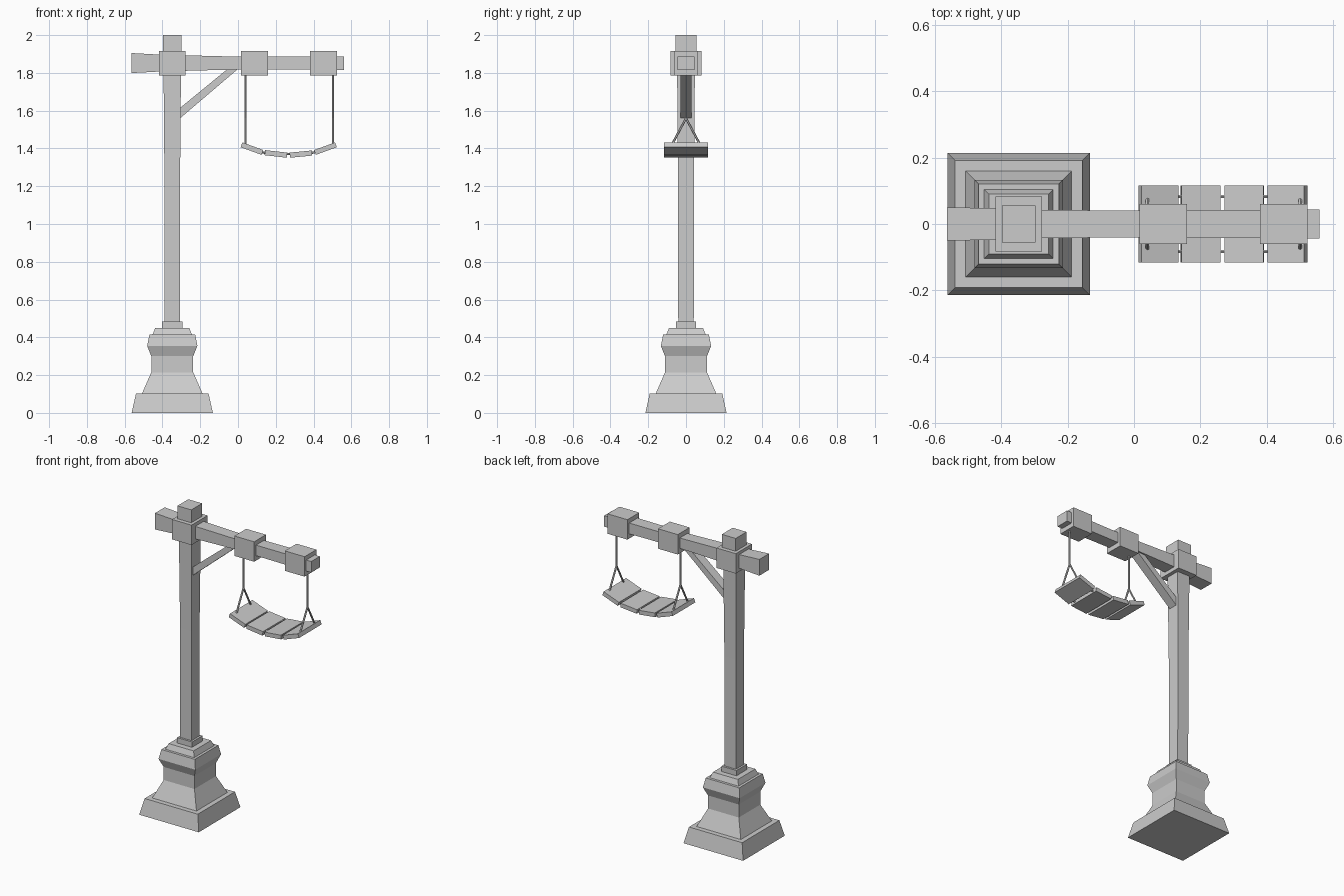
import bpy, bmesh
from math import radians
from mathutils import Vector, Matrix

if "Cube" in bpy.data.objects:
    bpy.data.objects.remove(bpy.data.objects["Cube"])

PX = -0.348   # post centre x
BZ = 1.852    # beam centre z


def finish(name, bm):
    bmesh.ops.recalc_face_normals(bm, faces=bm.faces)
    me = bpy.data.meshes.new(name)
    bm.to_mesh(me)
    bm.free()
    ob = bpy.data.objects.new(name, me)
    bpy.context.collection.objects.link(ob)
    return ob


def loft(name, sections, to_world):
    """Skin rectangular sections (position, half_u, half_v) along an axis."""
    bm = bmesh.new()
    rings = [[bm.verts.new(to_world(t, su * u, sv * v))
              for su, sv in ((-1, -1), (1, -1), (1, 1), (-1, 1))]
             for t, u, v in sections]
    for a, b in zip(rings, rings[1:]):
        for i in range(4):
            j = (i + 1) % 4
            bm.faces.new((a[i], a[j], b[j], b[i]))
    bm.faces.new(rings[0])
    bm.faces.new(rings[-1])
    return finish(name, bm)


def box(name, centre, size, tilt=0.0):
    bm = bmesh.new()
    m = (Matrix.Translation(centre) @ Matrix.Rotation(radians(tilt), 4, 'Y')
         @ Matrix.Diagonal((*size, 1)))
    bmesh.ops.create_cube(bm, size=1, matrix=m)
    return finish(name, bm)


def rope(name, points, r):
    """Thin six-sided rod for each leg of a path."""
    bm = bmesh.new()
    for a, b in zip(points, points[1:]):
        a, b = Vector(a), Vector(b)
        d = b - a
        m = Matrix.Translation((a + b) / 2) @ d.to_track_quat('Z', 'Y').to_matrix().to_4x4()
        bmesh.ops.create_cone(bm, cap_ends=True, segments=6, radius1=r, radius2=r,
                              depth=d.length, matrix=m)
    return finish(name, bm)


def upright(t, u, v):
    return (PX + u, v, t)


def along_x(t, u, v):
    return (t, u, BZ + v)


# Stepped stone pedestal
pedestal = [(0, .215), (.103, .192), (.103, .16), (.215, .111), (.30, .111),
            (.355, .133), (.415, .121), (.415, .104), (.45, .09),
            (.45, .054), (.485, .054)]
loft("pedestal", [(z, h, h) for z, h in pedestal], upright)

# Post and its cap
loft("post", [(.48, .041, .041), (1.2, .041, .042), (1.80, .046, .047)], upright)
loft("post_cap", [(1.90, .05, .056), (2.0, .05, .056)], upright)

# Crossbeam, slightly waisted, with collars
loft("crossbeam", [(-.565, .05, .053), (-.42, .048, .045), (-.28, .043, .041),
                   (0, .04, .034), (.56, .044, .036)], along_x)
box("post_collar", (PX, 0, 1.851), (.14, .166, .13))
for side, x in (("inner", .088), ("outer", .452)):
    box(side + "_collar", (x, 0, 1.851), (.143, .122, .13))

# Diagonal brace
brace = bmesh.new()
outline = [(-.31, 1.557), (-.31, 1.612), (-.05, 1.825), (.005, 1.825)]
face = brace.faces.new([brace.verts.new((x, -.03, z)) for x, z in outline])
ext = bmesh.ops.extrude_face_region(brace, geom=[face])
bmesh.ops.translate(brace, vec=(0, .06, 0),
                    verts=[v for v in ext["geom"] if isinstance(v, bmesh.types.BMVert)])
finish("brace", brace)

# Curved hanging plank seat
planks = [(.074, 1.399, 20), (.201, 1.371, 6.5), (.333, 1.370, -5.5), (.463, 1.399, -20)]
for i, (x, z, tilt) in enumerate(planks):
    box(f"plank_{i + 1}", (x, 0, z), (.118, .232, .027), tilt)

# Cords joining the planks
for side, s in (("front", -1), ("back", 1)):
    path = [planks[0][:2], (.137, 1.377), planks[1][:2], planks[2][:2], (.397, 1.377), planks[3][:2]]
    rope(side + "_plank_cord", [(x, s * .083, z) for x, z in path], .006)

# Hanging ropes that fork to both plank edges
for side, x in (("inner", .04), ("outer", .502)):
    rope(side + "_rope", [(x, 0, 1.80), (x, 0, 1.555)], .006)
    for edge, s in (("front", -1), ("back", 1)):
        rope(f"{side}_{edge}_fork", [(x, 0, 1.56), (x, s * .08, 1.41)], .006)
